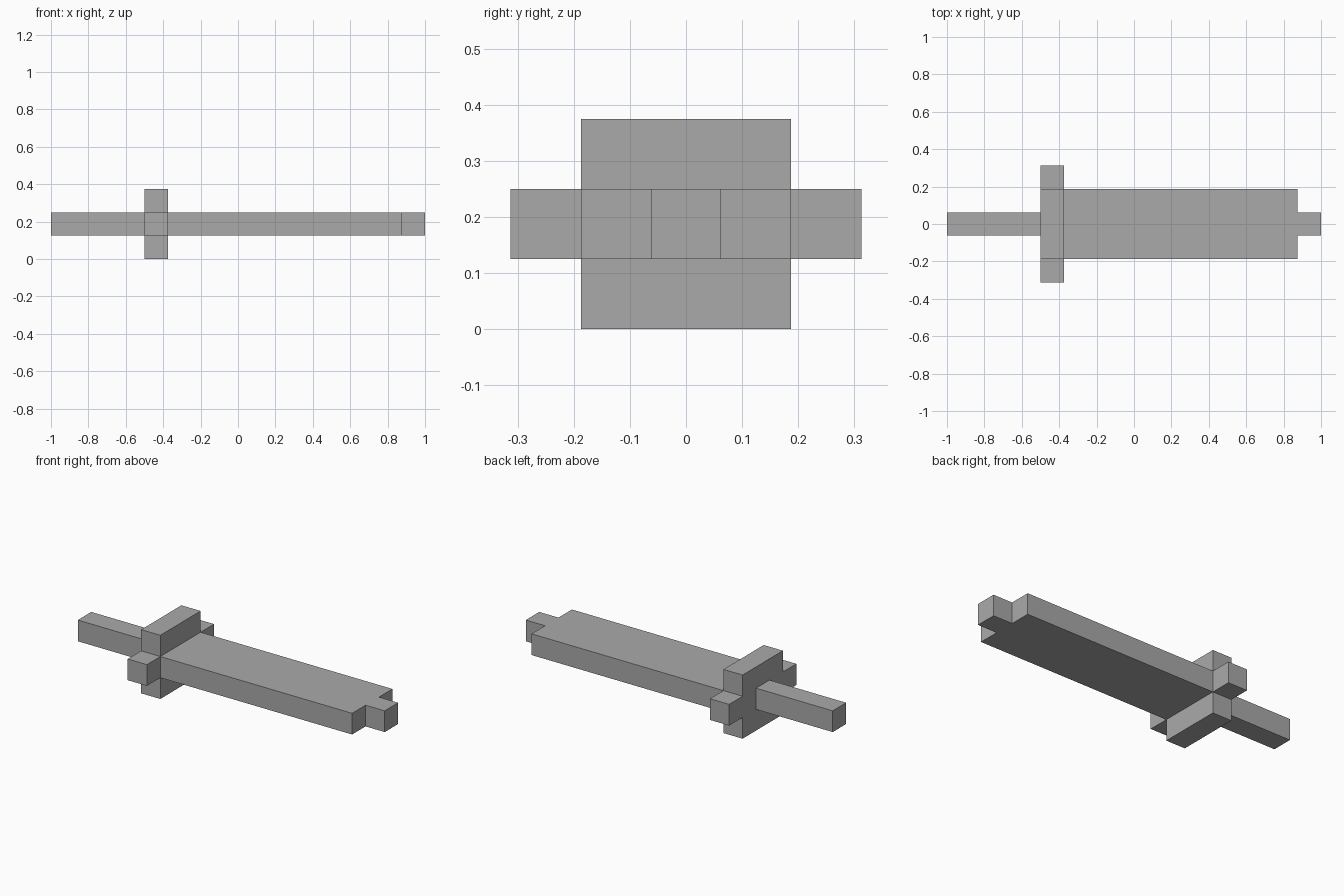
import bpy
import bmesh
from mathutils import Vector

cube = bpy.data.objects.get("Cube")
if cube:
    bpy.data.objects.remove(cube, do_unlink=True)

U = 0.125        # one block of the model's grid
MID = 1.5 * U    # height of the long axis

grey = bpy.data.materials.new("plain_grey")
grey.use_nodes = True
colour = (0.4, 0.4, 0.4, 1)
grey.diffuse_color = colour
grey.node_tree.nodes["Principled BSDF"].inputs["Base Color"].default_value = colour


def prism(name, profile, direction):
    """Extrude a flat outline along a direction into a closed solid."""
    bm = bmesh.new()
    face = bm.faces.new([bm.verts.new(p) for p in profile])
    extruded = bmesh.ops.extrude_face_region(bm, geom=[face], use_keep_orig=True)
    moved = [g for g in extruded["geom"] if isinstance(g, bmesh.types.BMVert)]
    bmesh.ops.translate(bm, verts=moved, vec=Vector(direction))
    bmesh.ops.recalc_face_normals(bm, faces=bm.faces[:])
    mesh = bpy.data.meshes.new(name)
    bm.to_mesh(mesh)
    bm.free()
    mesh.materials.append(grey)
    obj = bpy.data.objects.new(name, mesh)
    bpy.context.collection.objects.link(obj)


def mirrored(half):
    """Close a half outline by mirroring its second coordinate."""
    return half + [(a, -b) for a, b in reversed(half)]


# Broad flat blade with a narrow stepped tip
blade = mirrored([(-3 * U, 1.5 * U), (7 * U, 1.5 * U), (7 * U, U / 2), (8 * U, U / 2)])
prism("blade", [(x, y, U) for x, y in blade], (0, 0, U))

# Cross-shaped guard: tall plate with a short wing on each side
guard = mirrored([(-2.5 * U, U / 2), (-1.5 * U, U / 2), (-1.5 * U, 1.5 * U),
                  (1.5 * U, 1.5 * U), (1.5 * U, U / 2), (2.5 * U, U / 2)])
prism("guard", [(-4 * U, y, MID + z) for y, z in guard], (U, 0, 0))

# Square handle
handle = mirrored([(-8 * U, U / 2), (-4 * U, U / 2)])
prism("handle", [(x, y, U) for x, y in handle], (0, 0, U))
